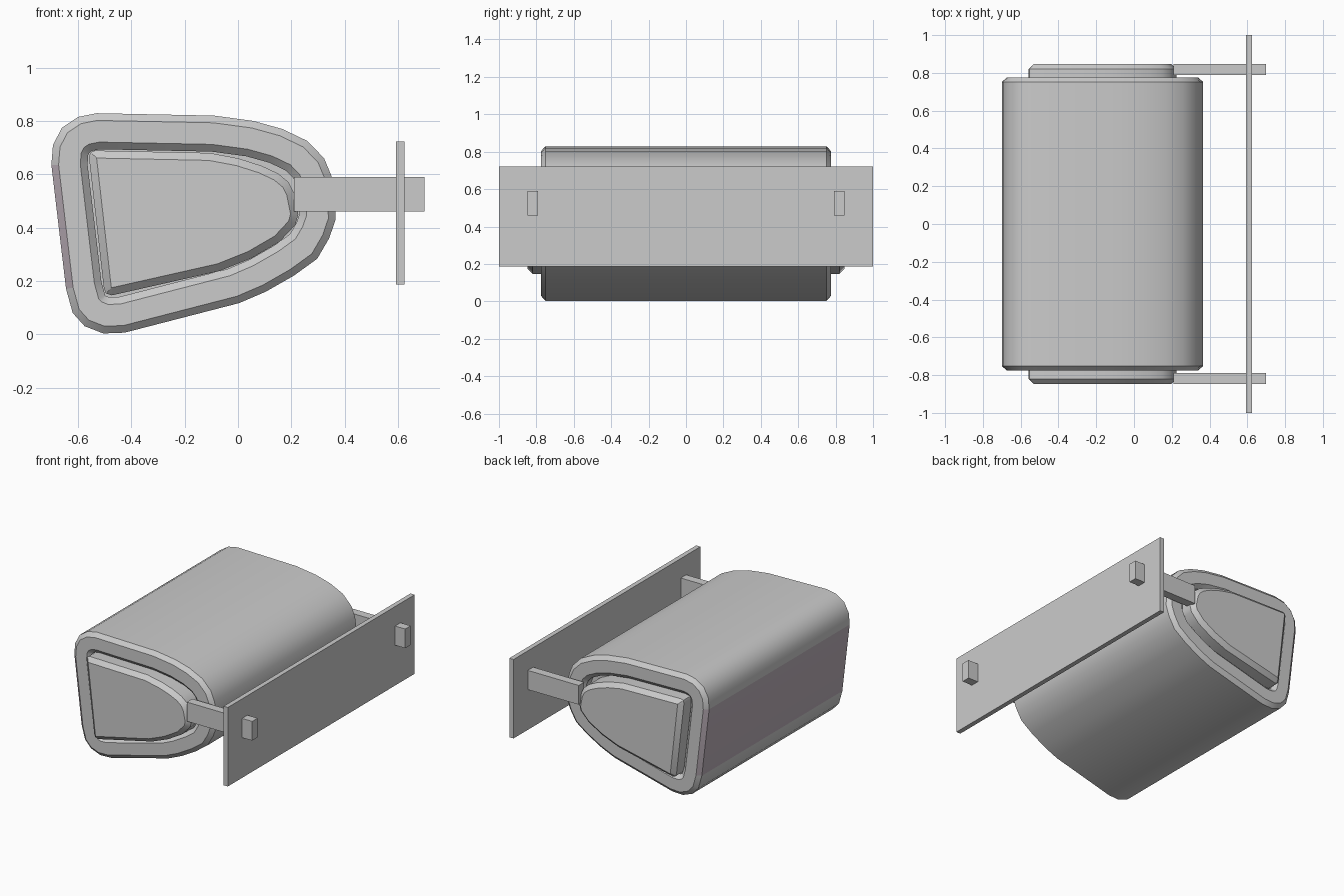
import bpy, bmesh, math
from mathutils import Vector

if "Cube" in bpy.data.objects:
    bpy.data.objects.remove(bpy.data.objects["Cube"])

# Cross-sections in x, z (counter-clockwise)
BODY = [(-.70, .635), (-.645, .17), (-.62, .08), (-.575, .03), (-.505, .003), (-.425, .006),
        (.005, .117), (.105, .16), (.21, .22), (.297, .283), (.342, .36), (.366, .43),
        (.364, .505), (.35, .595), (.323, .66), (.26, .725), (.166, .77), (.058, .80),
        (-.09, .82), (-.53, .829), (-.60, .815), (-.66, .775), (-.694, .71)]
CAP = [(-.559, .665), (-.503, .172), (-.495, .153), (-.473, .146), (-.07, .237), (.05, .285),
       (.155, .346), (.215, .41), (.226, .45), (.21, .53), (.19, .57), (.15, .603),
       (.088, .632), (0, .66), (-.107, .68), (-.537, .689), (-.553, .682)]


def inset(pts, d):
    """Move every edge of a polygon inward by d."""
    out = []
    n = len(pts)
    for i in range(n):
        a, b, c = (Vector(pts[j % n]) for j in (i - 1, i, i + 1))
        u, v = (b - a).normalized(), (c - b).normalized()
        nu, nv = Vector((-u.y, u.x)), Vector((-v.y, v.x))
        out.append(b + (nu + nv) * d / (1 + nu.dot(nv)))
    return out


def loft(name, profile, steps):
    """Loft inset copies of a profile; steps are (inset, y), mirrored to both ends."""
    steps = [(d, -y) for d, y in reversed(steps)] + steps
    bm = bmesh.new()
    rings = [[bm.verts.new((p[0], y, p[1])) for p in inset(profile, d)] for d, y in steps]
    n = len(profile)
    for r, s in zip(rings, rings[1:]):
        for i in range(n):
            bm.faces.new((r[i], r[(i + 1) % n], s[(i + 1) % n], s[i]))
    bm.faces.new(rings[0])
    bm.faces.new(rings[-1])
    bmesh.ops.recalc_face_normals(bm, faces=bm.faces)
    me = bpy.data.meshes.new(name)
    bm.to_mesh(me)
    bm.free()
    ob = bpy.data.objects.new(name, me)
    bpy.context.collection.objects.link(ob)
    bpy.ops.object.select_all(action='DESELECT')
    ob.select_set(True)
    bpy.context.view_layer.objects.active = ob
    bpy.ops.object.shade_smooth_by_angle(angle=math.radians(30))
    return ob


def box(name, lo, hi):
    lo, hi = Vector(lo), Vector(hi)
    bpy.ops.mesh.primitive_cube_add(size=1, location=(lo + hi) / 2)
    ob = bpy.context.object
    ob.name = name
    ob.scale = hi - lo
    return ob


# Thick rounded shell with chamfered rims and recessed ends
shell = loft("shell", BODY, [(0, .752), (.027, .776), (.108, .776), (.135, .75), (.135, .70)])

# Dark panel on the flat outer side of the shell
grey = bpy.data.materials.new("shell_grey")
grey.diffuse_color = (.8, .8, .8, 1)
grey.use_nodes = True
grey.node_tree.nodes["Principled BSDF"].inputs["Base Color"].default_value = grey.diffuse_color
dark = bpy.data.materials.new("side_panel")
dark.diffuse_color = (.50, .43, .48, 1)
dark.use_nodes = True
dark.node_tree.nodes["Principled BSDF"].inputs["Base Color"].default_value = dark.diffuse_color
shell.data.materials.append(grey)
shell.data.materials.append(dark)
for f in shell.data.polygons:
    if f.center.x < -.64 and .38 < f.center.z < .43 and f.normal.x < -.5:
        f.material_index = 1

# Core whose chamfered ends stand out of the shell
loft("core_caps", CAP, [(0, .82), (.028, .847)])

# Mounting plate with two bars running through it
box("plate", (.592, -1, .187), (.624, 1, .722))
for side, name in ((-1, "front_bar"), (1, "back_bar")):
    box(name, (.21, side * .819 - .029, .46), (.70, side * .819 + .029, .59))
